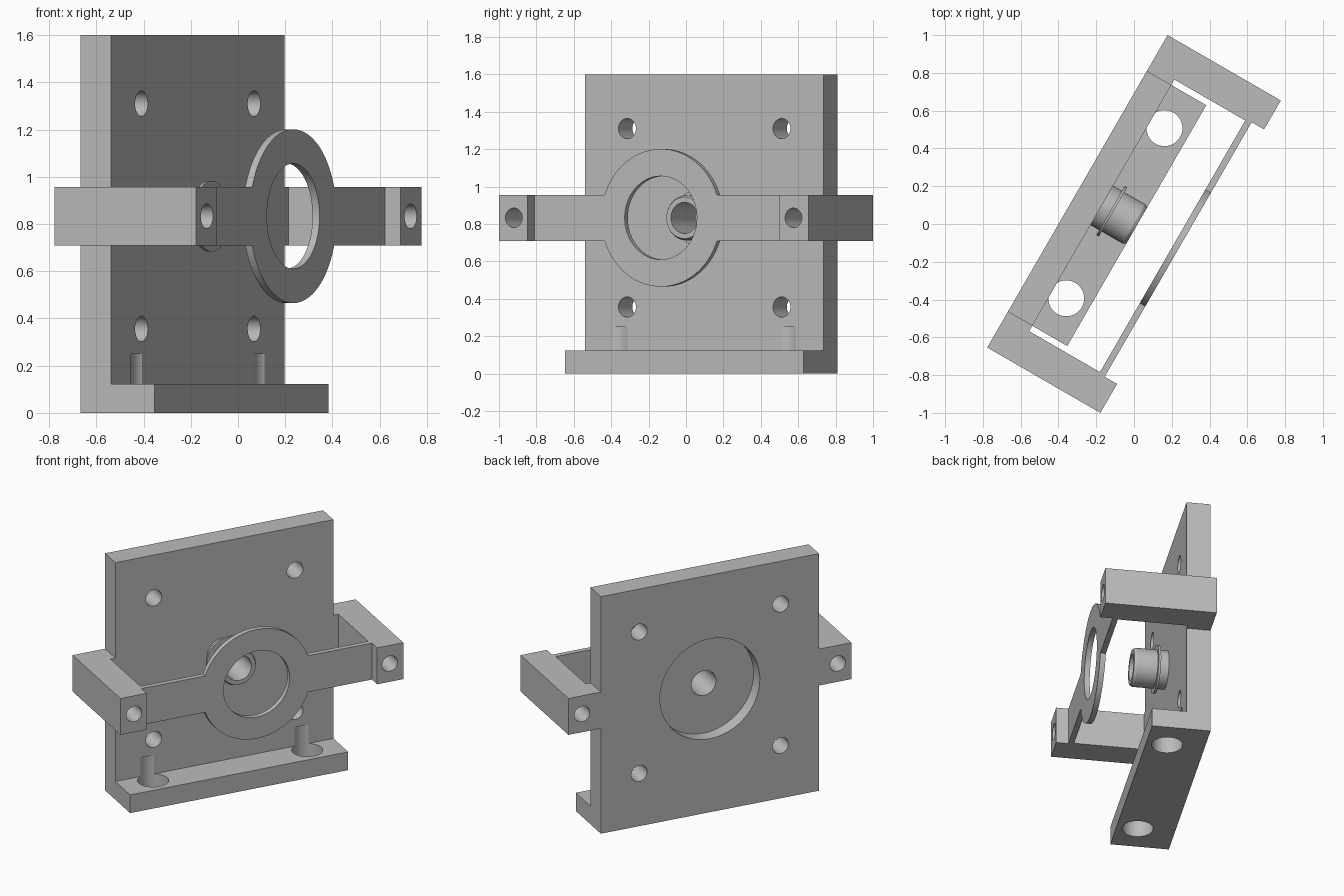
import bpy, bmesh, math
from mathutils import Matrix, Vector

cube = bpy.data.objects.get("Cube")
if cube:
    bpy.data.objects.remove(cube, do_unlink=True)

TURN = Matrix.Rotation(math.radians(60), 4, 'Z')   # whole bracket is turned about z

grey = bpy.data.materials.new("plain_grey")
grey.use_nodes = True
grey.diffuse_color = (0.5, 0.5, 0.5, 1)
grey.node_tree.nodes["Principled BSDF"].inputs["Base Color"].default_value = (0.5, 0.5, 0.5, 1)


def finish(name, bm):
    """Turn a bmesh into a linked object."""
    bmesh.ops.recalc_face_normals(bm, faces=bm.faces)
    bm.transform(TURN)
    mesh = bpy.data.meshes.new(name)
    bm.to_mesh(mesh)
    bm.free()
    mesh.materials.append(grey)
    obj = bpy.data.objects.new(name, mesh)
    bpy.context.collection.objects.link(obj)
    return obj


def extrude(name, points, direction):
    bm = bmesh.new()
    face = bm.faces.new([bm.verts.new(p) for p in points])
    new = bmesh.ops.extrude_face_region(bm, geom=[face])["geom"]
    bmesh.ops.translate(bm, vec=Vector(direction),
                        verts=[v for v in new if isinstance(v, bmesh.types.BMVert)])
    return finish(name, bm)


def activate(obj):
    bpy.ops.object.select_all(action='DESELECT')
    obj.select_set(True)
    bpy.context.view_layer.objects.active = obj


def drill(obj, start, end, radius):
    """Cut a round hole from start to end."""
    a, b = Vector(start), Vector(end)
    bm = bmesh.new()
    rot = (b - a).to_track_quat('Z', 'Y').to_matrix().to_4x4()
    bmesh.ops.create_cone(bm, cap_ends=True, segments=64, radius1=radius, radius2=radius,
                          depth=(b - a).length, matrix=Matrix.Translation((a + b) / 2) @ rot)
    cutter = finish("cutter", bm)
    cutter.hide_render = True
    mod = obj.modifiers.new("hole", 'BOOLEAN')
    mod.operation, mod.solver, mod.object = 'DIFFERENCE', 'EXACT', cutter
    activate(obj)
    bpy.ops.object.modifier_apply(modifier=mod.name)
    bpy.data.objects.remove(cutter, do_unlink=True)


HALF, END, INNER = 0.736, 0.955, 0.769      # plate half width, arm end, arm inside
BACK, FACE, FRONT = 0.346, 0.197, -0.346    # depth of plate back, plate face, arm front
MID, BAND = 0.833, 0.123                    # arm centre height and half height
BORE = 0.083

# Back plate with foot shelf
profile = [(BACK, 0), (BACK, 1.6), (FACE, 1.6), (FACE, 0.123), (-0.017, 0.123), (-0.017, 0)]
plate = extrude("back_plate_and_shelf", [(-HALF, y, z) for y, z in profile], (2 * HALF, 0, 0))
for sx in (-1, 1):
    for sz in (-1, 1):
        x, z = sx * 0.477, MID + sz * 0.477
        drill(plate, (x, 0.1, z), (x, 0.5, z), 0.054)
    drill(plate, (sx * 0.52, 0.114, -0.1), (sx * 0.52, 0.114, 0.25), 0.095)
drill(plate, (0, 0.5, MID), (0, BACK - 0.09, MID), 0.337)
drill(plate, (0, 0.5, MID), (0, 0.1, MID), BORE)
parts = [plate]

# Side arms with drilled lugs
for side, sx in (("right", -1), ("left", 1)):
    outline = [(HALF, BACK), (END, BACK), (END, FRONT), (0.778, FRONT), (0.778, -0.27),
               (INNER, -0.27), (INNER, FACE), (HALF, FACE)]
    arm = extrude(side + "_arm", [(sx * x, y, MID - BAND) for x, y in outline], (0, 0, 2 * BAND))
    drill(arm, (sx * 0.863, 0.5, MID), (sx * 0.863, -0.5, MID), 0.052)
    parts.append(arm)

# Front strap widening into a ring
R = 0.368
a0 = math.asin(BAND / R)
arc = [a0 + (math.pi - 2 * a0) * i / 40 for i in range(41)]
upper = [(INNER, BAND)] + [(R * math.cos(a), R * math.sin(a)) for a in arc] + [(-INNER, BAND)]
outline = upper + [(-x, -z) for x, z in upper]
strap = extrude("ring_strap", [(x, -0.236, MID + z) for x, z in outline], (0, -0.034, 0))
drill(strap, (0, 0, MID), (0, -0.5, MID), 0.223)
parts.append(strap)

# Hollow boss with thin collar, lathed around the depth axis
section = [(BORE, FACE), (0.12, FACE), (0.12, 0.143), (0.15, 0.143), (0.15, 0.128),
           (0.12, 0.128), (0.12, 0), (0.111, -0.017), (BORE, -0.017)]
bm = bmesh.new()
ring = [bm.verts.new((r, y, MID)) for r, y in section]
edges = [bm.edges.new((ring[i], ring[(i + 1) % len(ring)])) for i in range(len(ring))]
bmesh.ops.spin(bm, geom=ring + edges, cent=(0, 0, MID), axis=(0, 1, 0),
               angle=math.tau, steps=64, use_duplicate=False)
bmesh.ops.remove_doubles(bm, verts=bm.verts, dist=0.0005)
parts.append(finish("collared_boss", bm))

for part in parts:
    activate(part)
    bpy.ops.object.shade_smooth_by_angle(angle=math.radians(25))
